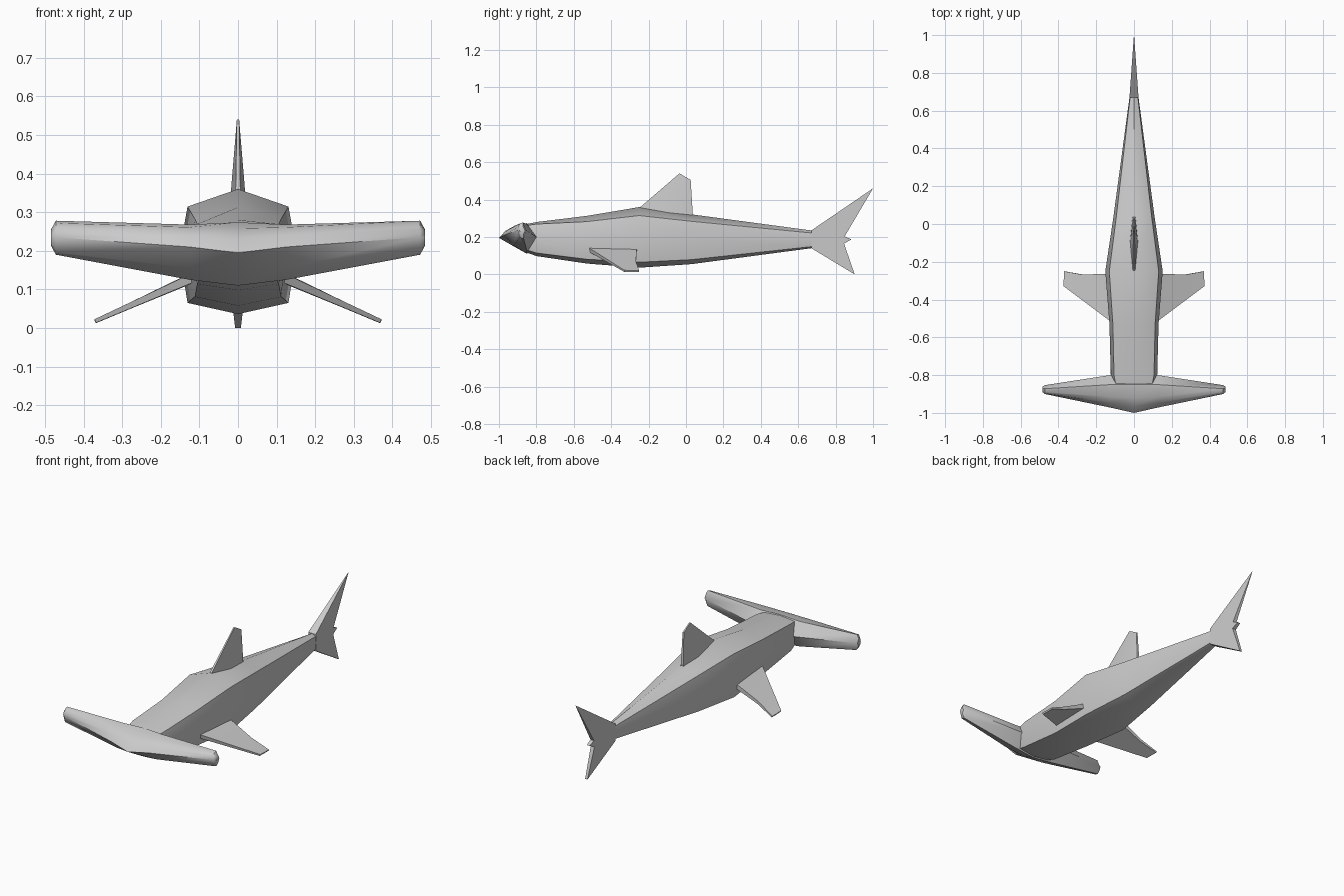
import bpy, bmesh
from mathutils import Vector

if "Cube" in bpy.data.objects:
    bpy.data.objects.remove(bpy.data.objects["Cube"])


def finish(name, bm, angle=0.75):
    bmesh.ops.remove_doubles(bm, verts=bm.verts, dist=1e-5)
    bmesh.ops.triangulate(bm, faces=[f for f in bm.faces if len(f.verts) > 4])
    bmesh.ops.recalc_face_normals(bm, faces=bm.faces)
    me = bpy.data.meshes.new(name)
    bm.to_mesh(me)
    bm.free()
    ob = bpy.data.objects.new(name, me)
    bpy.context.collection.objects.link(ob)
    bpy.ops.object.select_all(action='DESELECT')
    ob.select_set(True)
    bpy.context.view_layer.objects.active = ob
    bpy.ops.object.shade_smooth_by_angle(angle=angle)
    return ob


def loft(name, rings):
    # skin a list of closed cross-sections and cap both ends
    bm = bmesh.new()
    loops = [[bm.verts.new(p) for p in r] for r in rings]
    n = len(rings[0])
    for a, b in zip(loops, loops[1:]):
        for i in range(n):
            j = (i + 1) % n
            bm.faces.new((a[i], a[j], b[j], b[i]))
    bm.faces.new(loops[0])
    bm.faces.new(loops[-1])
    return finish(name, bm)


def fin(name, outline, axis):
    # outline points are (x, y, z, half thickness), thickened along axis
    axis = Vector(axis).normalized()
    return loft(name, [[Vector(p[:3]) + axis * p[3] * s for p in outline]
                       for s in (-1, 1)])


# body: y, half width, bottom, top, shoulder drop
stations = [
    (-0.86, 0.110, 0.120, 0.268, 0.05),
    (-0.80, 0.123, 0.098, 0.280, 0.06),
    (-0.53, 0.130, 0.058, 0.313, 0.12),
    (-0.25, 0.152, 0.036, 0.360, 0.14),
    (0.03, 0.110, 0.055, 0.321, 0.14),
    (0.67, 0.024, 0.140, 0.235, 0.14),
]
rings = []
for y, w, lo, hi, d in stations:
    h = hi - lo
    half = [(0.86 * w, hi - d * h), (w, lo + 0.5 * h), (0.86 * w, lo + 0.09 * h)]
    rings.append([(0, y, hi)] + [(x, y, z) for x, z in half] + [(0, y, lo)]
                 + [(-x, y, z) for x, z in reversed(half)])
loft("body", rings)

# hammer head: section at each x as (y, z) points from the nose over the top
sections = {
    0.0: [(-1, .195), (-.965, .233), (-.92, .258), (-.85, .274),
          (-.78, .20), (-.85, .11), (-.93, .155)],
    0.125: [(-.972, .21), (-.948, .240), (-.915, .261), (-.85, .268),
            (-.80, .20), (-.85, .125), (-.92, .155)],
    0.472: [(-.90, .235), (-.897, .255), (-.888, .272), (-.872, .278),
            (-.853, .235), (-.868, .19), (-.89, .197)],
    0.484: [(-.89, .235), (-.888, .245), (-.882, .254), (-.872, .256),
            (-.860, .235), (-.870, .213), (-.884, .216)],
}
xs = sorted(set(sections) | {-x for x in sections})
loft("hammer_head", [[(x, y, z) for y, z in sections[abs(x)]] for x in xs])

# dorsal fin
fin("dorsal_fin", [
    (0, -0.25, 0.355, 0.006), (0, -0.035, 0.54, 0.003), (0, 0.025, 0.505, 0.004),
    (0, 0.037, 0.31, 0.008), (0, -0.10, 0.31, 0.022)], (1, 0, 0))
bm = bmesh.new()
bm.free()

# tail fin, tapering to an edge at the back
tail = [(0.67, 0.235), (1.0, 0.46), (0.848, 0.203), (0.885, 0.187),
        (0.845, 0.165), (0.902, 0.0), (0.67, 0.14)]
fin("tail_fin", [(0, y, z, 0.024 * (1.005 - y) / 0.335) for y, z in tail], (1, 0, 0))

# pectoral fins
pectoral = fin("pectoral_fins", [
    (0.10, -0.53, 0.138, 0.012), (0.37, -0.33, 0.018, 0.005),
    (0.37, -0.25, 0.016, 0.004), (0.27, -0.268, 0.062, 0.008),
    (0.10, -0.262, 0.138, 0.014)], (0.42, 0, 0.91))
mirror = pectoral.modifiers.new("mirror", 'MIRROR')
mirror.use_axis[0] = True
